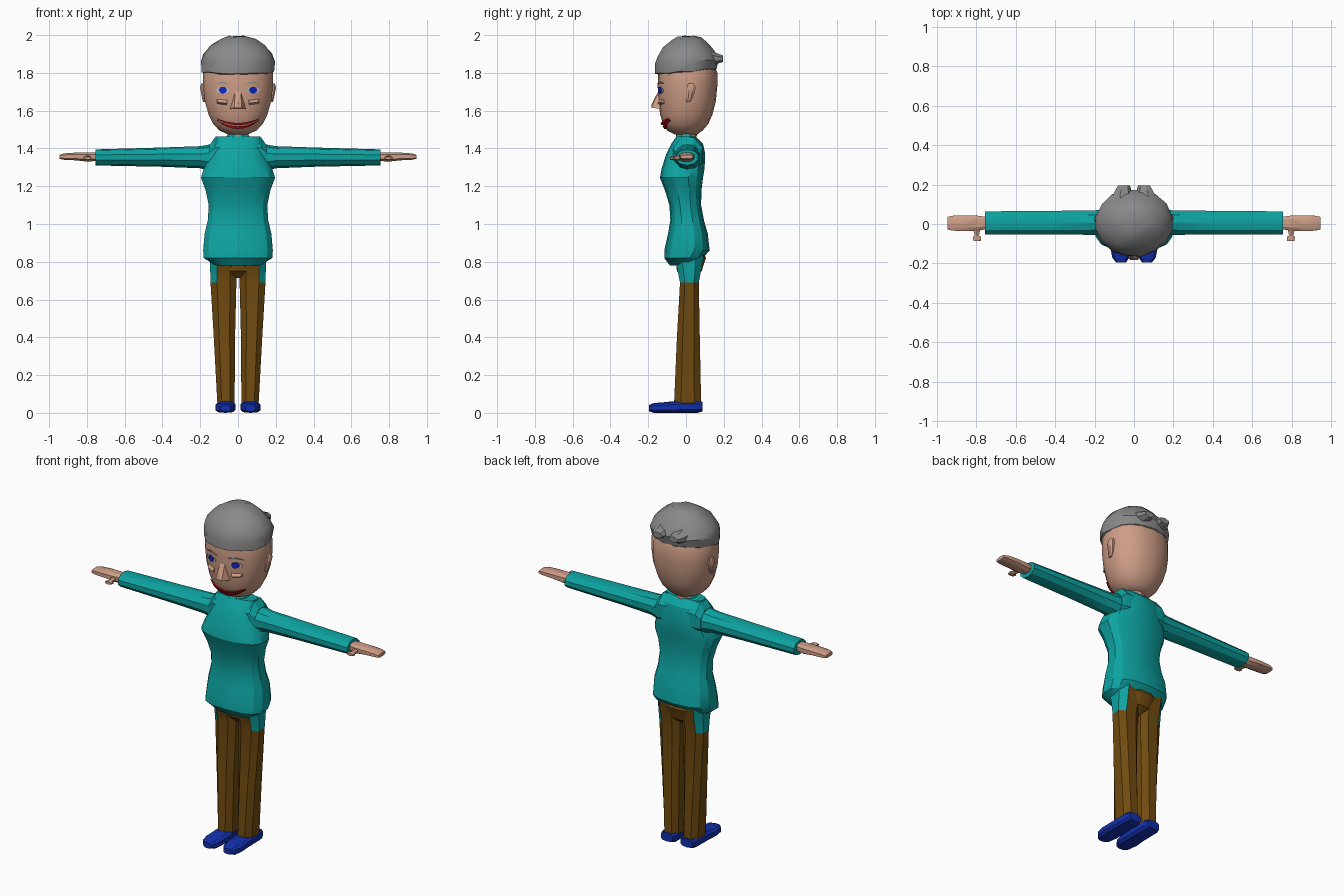
import bpy, bmesh, math, random
from mathutils import Vector
from mathutils.bvhtree import BVHTree

random.seed(4)


def material(name, rgb):
    m = bpy.data.materials.new(name)
    m.diffuse_color = (*rgb, 1)
    return m


SKIN = material("skin", (0.62, 0.34, 0.24))
TEAL = material("teal cloth", (0.004, 0.37, 0.36))
BROWN = material("brown cloth", (0.165, 0.07, 0.005))
BLUE = material("shoe blue", (0.006, 0.03, 0.42))
IRIS = material("iris blue", (0.006, 0.02, 0.60))
GREY = material("hair grey", (0.25, 0.25, 0.25))
RED = material("lip red", (0.55, 0.005, 0.012))
WHITE = material("eye white", (0.50, 0.52, 0.58))


def finish(name, bm, *mats, angle=30):
    bmesh.ops.recalc_face_normals(bm, faces=bm.faces)
    me = bpy.data.meshes.new(name)
    bm.to_mesh(me)
    ob = bpy.data.objects.new(name, me)
    bpy.context.collection.objects.link(ob)
    for m in mats:
        me.materials.append(m)
    bpy.ops.object.select_all(action='DESELECT')
    ob.select_set(True)
    bpy.context.view_layer.objects.active = ob
    bpy.ops.object.shade_smooth_by_angle(angle=math.radians(angle))
    return ob


def loft(axis, sections, n, side=1, power=1.0, tilt=0.0, jitter=0.0):
    """Skin rounded sections (t, u0, u1, v0, v1) along an axis."""
    bm = bmesh.new()
    rings = []
    for t, u0, u1, v0, v1 in sections:
        ring = []
        for i in range(n):
            a = 2 * math.pi * (i + 0.5) / n
            c, s = math.cos(a), math.sin(a)
            c = math.copysign(abs(c) ** power, c)
            s = math.copysign(abs(s) ** power, s)
            u = (u0 + u1) / 2 + (u1 - u0) / 2 * c
            v = (v0 + v1) / 2 + (v1 - v0) / 2 * s
            co = {'z': (u, v, t + tilt * v), 'x': (t, u, v), 'y': (u, t, v)}[axis]
            p = Vector(co)
            p += Vector([random.uniform(-jitter, jitter) for _ in range(3)])
            p.x *= side
            ring.append(bm.verts.new(p))
        rings.append(ring)
    for a, b in zip(rings, rings[1:]):
        for i in range(n):
            j = (i + 1) % n
            bm.faces.new((a[i], a[j], b[j], b[i]))
    bm.faces.new(rings[0])
    bm.faces.new(rings[-1])
    return bm


# Shirt body: hem, hips, waist, chest, sloping shoulders
finish("shirt_body", loft('z', [
    (0.78, -0.12, 0.12, -0.085, 0.055), (0.82, -0.185, 0.185, -0.115, 0.09),
    (0.86, -0.188, 0.188, -0.115, 0.125), (0.95, -0.18, 0.18, -0.095, 0.115),
    (1.02, -0.163, 0.163, -0.083, 0.095), (1.10, -0.158, 0.158, -0.088, 0.08),
    (1.18, -0.175, 0.175, -0.112, 0.082), (1.245, -0.20, 0.20, -0.138, 0.09),
    (1.29, -0.185, 0.185, -0.13, 0.098), (1.37, -0.145, 0.145, -0.105, 0.102),
    (1.425, -0.135, 0.135, -0.078, 0.09), (1.463, -0.12, 0.12, -0.05, 0.05)],
    14, power=0.75), TEAL)

# Neck, open collar and nape flap
finish("neck", loft('z', [(1.42, -0.06, 0.06, -0.055, 0.055),
                          (1.54, -0.055, 0.055, -0.05, 0.06)], 10), SKIN)
finish("collar", loft('z', [(1.44, -0.08, 0.08, -0.065, 0.06),
                            (1.475, -0.06, 0.06, -0.052, 0.052)], 8), TEAL)

# Hips of the trousers, showing under the hem at the back
finish("trouser_hips", loft('z', [
    (0.715, -0.03, 0.03, -0.02, 0.04), (0.75, -0.105, 0.105, -0.05, 0.085),
    (0.82, -0.13, 0.13, -0.06, 0.108), (0.87, -0.13, 0.13, -0.06, 0.09)], 12), BROWN)

for s, tag in ((1, "left"), (-1, "right")):
    # Trouser leg, with the shirt tail covering the outer top
    bm = loft('z', [(0.045, 0.015, 0.112, -0.068, 0.085),
                    (0.40, 0.012, 0.132, -0.052, 0.077),
                    (0.69, 0.004, 0.150, -0.035, 0.071),
                    (0.76, 0.0, 0.152, -0.05, 0.085),
                    (0.84, 0.0, 0.155, -0.075, 0.10)], 8, s, 0.8)
    for f in bm.faces:
        c = f.calc_center_median()
        f.material_index = int(c.z > 0.69 and abs(c.x) > 0.09)
    finish(tag + "_trouser_leg", bm, BROWN, TEAL)
    # Shoe, from heel to toe
    finish(tag + "_shoe", loft('y', [
        (0.088, 0.025, 0.105, 0.008, 0.058), (0.06, 0.014, 0.116, 0, 0.064),
        (-0.06, 0.012, 0.118, 0, 0.062), (-0.12, 0.012, 0.122, 0, 0.056),
        (-0.17, 0.022, 0.112, 0, 0.052), (-0.195, 0.04, 0.092, 0.008, 0.042)],
        10, s, 0.65), BLUE)
    # Shoulder seam and sleeve
    finish(tag + "_shoulder", loft('x', [
        (0.06, -0.075, 0.095, 1.27, 1.47), (0.122, -0.076, 0.095, 1.265, 1.466),
        (0.15, -0.065, 0.085, 1.28, 1.425)], 8, s), TEAL)
    finish(tag + "_sleeve", loft('x', [
        (0.10, -0.066, 0.085, 1.265, 1.43), (0.20, -0.058, 0.072, 1.295, 1.412),
        (0.40, -0.057, 0.07, 1.303, 1.405), (0.755, -0.055, 0.067, 1.31, 1.395)],
        10, s), TEAL)
    # Flat hand, finger grooves are implied by the tapering sections
    finish(tag + "_hand", loft('x', [
        (0.74, -0.026, 0.036, 1.335, 1.38), (0.79, -0.036, 0.044, 1.328, 1.381),
        (0.86, -0.038, 0.046, 1.336, 1.379), (0.92, -0.036, 0.044, 1.339, 1.375),
        (0.946, -0.03, 0.038, 1.345, 1.366)], 8, s, 0.7), SKIN)
    finish(tag + "_thumb", loft('y', [
        (-0.02, 0.775, 0.82, 1.336, 1.366), (-0.06, 0.785, 0.81, 1.338, 1.36),
        (-0.065, 0.772, 0.82, 1.337, 1.359), (-0.085, 0.774, 0.818, 1.34, 1.357)],
        6, s), SKIN)
    # Ear
    finish(tag + "_ear", loft('z', [
        (1.645, 0.16, 0.186, 0.0, 0.025), (1.67, 0.165, 0.192, 0.0, 0.04),
        (1.72, 0.17, 0.202, 0.002, 0.052), (1.745, 0.17, 0.196, 0.012, 0.048)],
        8, s), SKIN)

# Head
head = loft('z', [
    (1.475, -0.055, 0.055, -0.06, 0.06), (1.495, -0.10, 0.10, -0.10, 0.088),
    (1.53, -0.133, 0.133, -0.122, 0.118), (1.58, -0.158, 0.158, -0.137, 0.14),
    (1.65, -0.178, 0.178, -0.146, 0.158), (1.73, -0.187, 0.187, -0.15, 0.166),
    (1.80, -0.187, 0.187, -0.148, 0.166), (1.87, -0.165, 0.165, -0.135, 0.14),
    (1.93, -0.10, 0.10, -0.09, 0.09)], 18, power=0.92)
bmesh.ops.recalc_face_normals(head, faces=head.faces)
tree = BVHTree.FromBMesh(head)
finish("head", head, SKIN, angle=40)


def plate(name, pts, mat, lift):
    """Thin plate following the front of the head."""
    bm = bmesh.new()
    front, back = [], []
    for x, z in pts:
        y = tree.ray_cast(Vector((x, -1, z)), Vector((0, 1, 0)))[0].y
        front.append(bm.verts.new((x, y - lift, z)))
        back.append(bm.verts.new((x, y - lift + 0.009, z)))
    bm.faces.new(front)
    bm.faces.new(back)
    n = len(pts)
    for i in range(n):
        j = (i + 1) % n
        bm.faces.new((front[i], front[j], back[j], back[i]))
    finish(name, bm, mat)


def oval(cx, cz, rx, rz, n=10):
    return [(cx + rx * math.cos(2 * math.pi * i / n),
             cz + rz * math.sin(2 * math.pi * i / n)) for i in range(n)]


def wedge(name, top, base, tip):
    """Pyramid-like facet standing off the face."""
    bm = bmesh.new()
    v = [bm.verts.new(p) for p in (*top, *base, *tip)]
    bmesh.ops.convex_hull(bm, input=v)
    finish(name, bm, SKIN, angle=10)


# Eyes, brows and cheeks
for s, tag in ((1, "left"), (-1, "right")):
    plate(tag + "_eye_white", oval(s * 0.08, 1.708, 0.036, 0.016), WHITE, 0.004)
    plate(tag + "_iris", oval(s * 0.08, 1.709, 0.021, 0.018), IRIS, 0.008)
    plate(tag + "_brow", [(s * x, z) for x, z in (
        (0.035, 1.742), (0.08, 1.754), (0.125, 1.744), (0.08, 1.744))], GREY, 0.006)
    wedge(tag + "_cheek", [(s * 0.05, -0.12, 1.685), (s * 0.12, -0.10, 1.675)],
          [(s * 0.06, -0.12, 1.62), (s * 0.115, -0.10, 1.635)],
          [(s * 0.06, -0.152, 1.64), (s * 0.105, -0.134, 1.645)])

# Nose
wedge("nose", [(-0.014, -0.14, 1.715), (0.014, -0.14, 1.715)],
      [(-0.042, -0.135, 1.61), (0.042, -0.135, 1.61)],
      [(-0.02, -0.183, 1.615), (0.02, -0.183, 1.615), (0, -0.182, 1.635)])

# Smiling lips, built as short segments of an arc
for name, z0, h, lift in (("upper_lip", 1.529, 0.012, 0.012),
                          ("lower_lip", 1.510, 0.014, 0.010)):
    xs = [-0.112 + 0.028 * i for i in range(9)]
    mid = [z0 + 2.3 * x * x for x in xs]
    thick = [h * (1 - 0.7 * (x / 0.112) ** 2) for x in xs]
    if name == "lower_lip":
        mid = [m + 0.9 * x * x for m, x in zip(mid, xs)]
    for i in range(8):
        plate(name + "_" + str(i), [
            (xs[i], mid[i] - thick[i] / 2), (xs[i + 1], mid[i + 1] - thick[i + 1] / 2),
            (xs[i + 1], mid[i + 1] + thick[i + 1] / 2), (xs[i], mid[i] + thick[i] / 2)],
            RED, lift)

# Hair cap with uneven facets, higher at the back
finish("hair", loft('z', [
    (1.80, -0.175, 0.175, -0.14, 0.15), (1.808, -0.192, 0.192, -0.165, 0.168),
    (1.86, -0.196, 0.196, -0.164, 0.178), (1.90, -0.184, 0.184, -0.155, 0.155),
    (1.945, -0.148, 0.148, -0.125, 0.125), (1.978, -0.095, 0.095, -0.08, 0.085),
    (1.994, -0.045, 0.045, -0.04, 0.045)], 16, tilt=0.08, jitter=0.004), GREY)

# Two tufts sticking out at the back of the hair
for s, tag in ((1, "left"), (-1, "right")):
    finish(tag + "_hair_tuft", loft('y', [
        (0.09, 0.005, 0.12, 1.83, 1.94), (0.15, 0.008, 0.11, 1.84, 1.91),
        (0.195, 0.02, 0.085, 1.858, 1.893)], 7, s), GREY)
